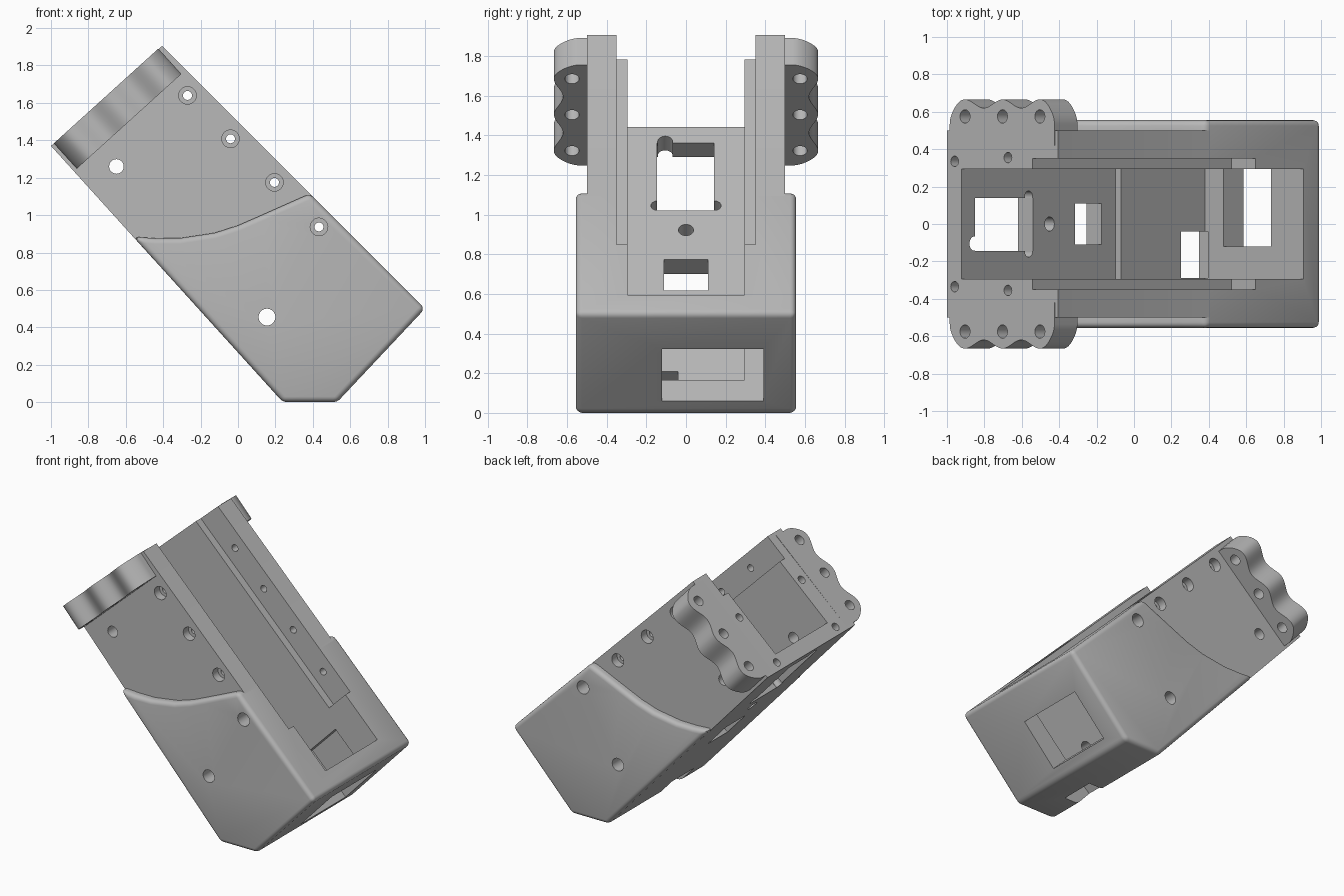
import bpy, bmesh, math
from mathutils import Vector

if "Cube" in bpy.data.objects:
    bpy.data.objects.remove(bpy.data.objects["Cube"])

# Tilted frame: U runs down the housing, W runs from its back wall outward
O = Vector((-1, 0, 1.37))
U = Vector((0.671, 0, -0.741)).normalized()
W = Vector((0.741, 0, 0.671)).normalized()
Y = Vector((0, 1, 0))

grey = bpy.data.materials.new("mid grey")
grey.use_nodes = True
grey.diffuse_color = (0.48, 0.48, 0.48, 1)
grey.node_tree.nodes["Principled BSDF"].inputs["Base Color"].default_value = grey.diffuse_color


def local(u, w, y=0.0):
    return O + U * u + W * w + Y * y


def solid(name, points, sweep, bevel=0.0):
    """Closed prism from an outline swept along a vector."""
    bm = bmesh.new()
    face = bm.faces.new([bm.verts.new(p) for p in points])
    top = bmesh.ops.extrude_face_region(bm, geom=[face])
    moved = [g for g in top["geom"] if isinstance(g, bmesh.types.BMVert)]
    bmesh.ops.translate(bm, verts=moved, vec=sweep)
    bmesh.ops.recalc_face_normals(bm, faces=bm.faces)
    if bevel:
        sharp = [e for e in bm.edges if e.calc_face_angle(0) > 0.5]
        bmesh.ops.bevel(bm, geom=sharp, offset=bevel, segments=4,
                        profile=0.5, affect='EDGES', clamp_overlap=True)
    mesh = bpy.data.meshes.new(name)
    bm.to_mesh(mesh)
    bm.free()
    mesh.materials.append(grey)
    obj = bpy.data.objects.new(name, mesh)
    bpy.context.collection.objects.link(obj)
    return obj


def side_prism(name, profile, y0, y1, bevel=0.0):
    return solid(name, [Vector((x, y0, z)) for x, z in profile], Y * (y1 - y0), bevel)


def rod(name, start, sweep, radius, sides=28):
    d = sweep.normalized()
    a = d.cross(Y if abs(d.y) < 0.9 else Vector((1, 0, 0))).normalized()
    b = d.cross(a)
    ring = [start + radius * (a * math.cos(t) + b * math.sin(t))
            for t in (2 * math.pi * i / sides for i in range(sides))]
    return solid(name, ring, sweep)


def combine(target, tool, operation='DIFFERENCE'):
    mod = target.modifiers.new("combine", 'BOOLEAN')
    mod.operation = operation
    mod.solver = 'EXACT'
    mod.object = tool
    graph = bpy.context.evaluated_depsgraph_get()
    mesh = bpy.data.meshes.new_from_object(target.evaluated_get(graph))
    target.modifiers.clear()
    target.data = mesh
    bpy.data.objects.remove(tool)


# Wide lower housing with the curved shoulder
lower = [(-0.56, 0.884), (-0.44, 0.876), (-0.31, 0.877), (-0.125, 0.905), (0.0, 0.945),
         (0.115, 0.995), (0.25, 1.055), (0.385, 1.115),
         (1.0, 0.5), (0.53, 0.0), (0.24, 0.0)]
housing = side_prism("housing", lower, -0.555, 0.555, 0.03)

# Narrow upper housing
upper = [(-1, 1.37), (-0.405, 1.905), (0.45, 1.05), (-0.45, 0.762)]
combine(housing, side_prism("upper", upper, -0.5, 0.5), 'UNION')

# Scalloped mounting flanges
for side in (-1, 1):
    outline = [local(0, 0.02, side * 0.42)]
    steps, corner = 64, 0.09
    for i in range(steps + 1):
        w = 0.02 + 0.755 * (1 - math.cos(math.pi * i / steps)) / 2
        y = 0.643 + 0.023 * math.cos(2 * math.pi * (w - 0.13) / 0.27)
        d = min(w - 0.02, 0.775 - w)
        if d < corner:
            y -= corner - math.sqrt(max(0, corner ** 2 - (corner - d) ** 2))
        outline.append(local(0, w, side * y))
    outline.append(local(0, 0.775, side * 0.42))
    combine(housing, solid("flange", outline, U * 0.183), 'UNION')

# Main cavity with a raised lower floor, open at the top end
cavity = [(-1.054, 1.588), (-0.1, 0.534), (-0.07, 0.561), (0.38, 0.067),
          (0.91, 0.6), (1.01, 0.7), (-0.6, 2.31)]
combine(housing, side_prism("cavity", cavity, -0.295, 0.295))

# Wider recess along the rim
rim = [(-0.7, 1.94), (0.52, 0.72), (0.65, 0.85), (0.75, 0.95), (-0.5, 2.2)]
combine(housing, side_prism("rim_recess", rim, -0.35, 0.35))

# Connector opening in the lower end, running on into the side wall
port = [(0.685, -0.04), (0.935, 0.22), (0.57, 0.58), (0.32, 0.325)]
combine(housing, side_prism("port", port, -0.12, 0.39))

# Rectangular windows through the back wall: u range, y range
for u0, u1, y0, y1 in ((0.108, 0.567, -0.145, 0.14), (0.504, 0.564, -0.15, 0.15),
                       (0.902, 1.112, -0.11, 0.11), (1.70, 1.92, -0.288, -0.04)):
    box = [local(u, w, y0) for u, w in ((u0, -0.1), (u1, -0.1), (u1, 0.17), (u0, 0.17))]
    combine(housing, solid("window", box, Y * (y1 - y0)))

# Round holes through the back wall
for u, y, r in ((0.10, -0.105, 0.038), (0.70, 0, 0.038),
                (0.534, -0.146, 0.031), (0.534, 0.146, 0.031)):
    combine(housing, rod("wall_hole", local(u, -0.1, y), W * 0.3, r))

# Flange bolt holes and small pin holes in the end face
for side in (-1, 1):
    for w in (0.13, 0.40, 0.67):
        combine(housing, rod("bolt_hole", local(-0.1, w, side * 0.575), U * 0.4, 0.036))
    for w, y in ((0.055, 0.335), (0.438, 0.355)):
        combine(housing, rod("pin_hole", local(-0.1, w, side * y), U * 0.3, 0.028))

# Cross holes through both side walls
for x, z, r in ((-0.65, 1.26, 0.039), (0.155, 0.455, 0.045)):
    combine(housing, rod("cross_hole", Vector((x, -0.8, z)), Y * 1.6, r))

# Counterbored screw holes beside the rim
for x, z in ((-0.27, 1.64), (-0.04, 1.408), (0.195, 1.175), (0.433, 0.937)):
    combine(housing, rod("screw_hole", Vector((x, -0.8, z)), Y * 1.6, 0.024))
    for side in (-1, 1):
        combine(housing, rod("counterbore", Vector((x, side * 0.8, z)), Y * side * -0.36, 0.047))

bpy.ops.object.select_all(action='DESELECT')
housing.select_set(True)
bpy.context.view_layer.objects.active = housing
bpy.ops.object.shade_smooth_by_angle(angle=math.radians(35))
